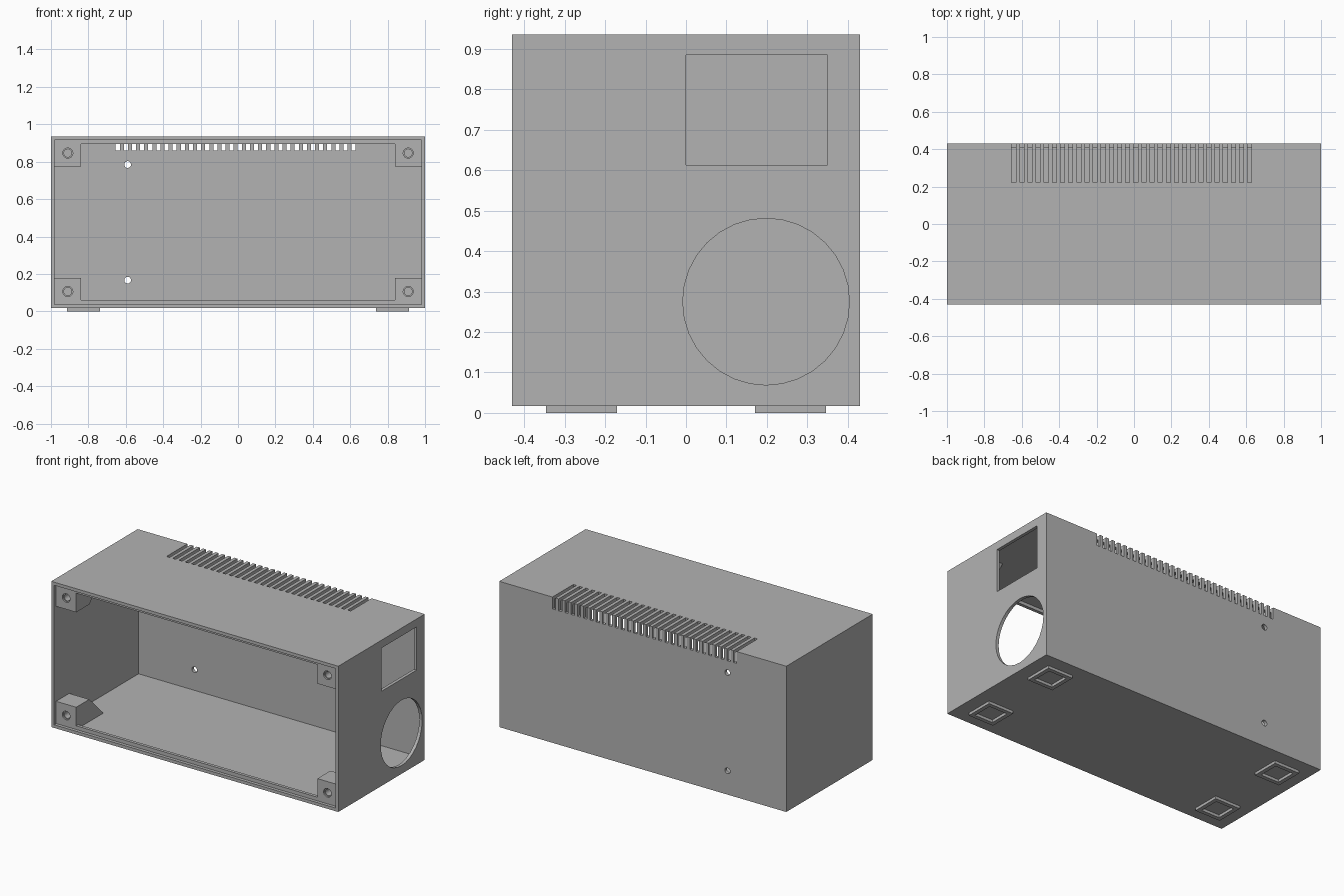
import bpy, bmesh
from mathutils import Matrix, Vector

cube = bpy.data.objects.get("Cube")
if cube:
    bpy.data.objects.remove(cube, do_unlink=True)

grey = bpy.data.materials.new("plain grey")
grey.use_nodes = True
COLOUR = (0.45, 0.45, 0.45, 1)
grey.diffuse_color = COLOUR
grey.node_tree.nodes["Principled BSDF"].inputs["Base Color"].default_value = COLOUR

X, Y, BOTTOM, TOP, WALL = 1.0, 0.43, 0.017, 0.935, 0.02
MID = (BOTTOM + TOP) / 2
FLOOR, CEILING = BOTTOM + WALL, TOP - WALL
FRONT = -Y + WALL  # plane where the front panel would rest


def add_box(bm, lo, hi):
    lo, hi = Vector(lo), Vector(hi)
    m = Matrix.Translation((lo + hi) / 2) @ Matrix.Diagonal((*(hi - lo), 1))
    bmesh.ops.create_cube(bm, size=1, matrix=m)


def add_rod(bm, centre, radius, length, axis, sides=32):
    turn = Matrix.Rotation(1.5707963, 4, "Y" if axis == "x" else "X")
    bmesh.ops.create_cone(bm, cap_ends=True, segments=sides, radius1=radius, radius2=radius,
                          depth=length, matrix=Matrix.Translation(centre) @ turn)


def finish(bm, name):
    bmesh.ops.recalc_face_normals(bm, faces=bm.faces)
    mesh = bpy.data.meshes.new(name)
    bm.to_mesh(mesh)
    bm.free()
    mesh.materials.append(grey)
    ob = bpy.data.objects.new(name, mesh)
    bpy.context.collection.objects.link(ob)
    return ob


def cut(ob, bm):
    cutter = finish(bm, "cutter")
    cutter.hide_render = True
    mod = ob.modifiers.new("cut", "BOOLEAN")
    mod.operation, mod.solver, mod.object = "DIFFERENCE", "EXACT", cutter
    bpy.context.view_layer.objects.active = ob
    bpy.ops.object.modifier_apply(modifier=mod.name)
    bpy.data.objects.remove(cutter, do_unlink=True)


# Case, hollow and open at the front
bm = bmesh.new()
add_box(bm, (-X, -Y, BOTTOM), (X, Y, TOP))
case = finish(bm, "case")
bm = bmesh.new()
add_box(bm, (-X + WALL, -Y - 0.1, FLOOR), (X - WALL, Y - WALL, CEILING))
cut(case, bm)

# Side window, round side port and two small back holes
bm = bmesh.new()
add_box(bm, (X - 0.1, 0, 0.613), (X + 0.1, 0.35, 0.885))
add_rod(bm, (X, 0.198, 0.275), 0.206, 0.2, "x")
for z in (0.167, 0.785):
    add_rod(bm, (-0.59, Y, z), 0.018, 0.2, "y", 24)
cut(case, bm)

# Cooling slots wrapping from the top onto the back
bm = bmesh.new()
for i in range(30):
    x = -0.643 + i * 0.0435
    add_box(bm, (x - 0.011, 0.222, 0.86), (x + 0.011, Y + 0.1, TOP + 0.1))
cut(case, bm)

# Thin rails behind the opening, top and bottom
for name, lo, hi in (("bottom_rail", FLOOR, 0.06), ("top_rail", 0.895, CEILING)):
    bm = bmesh.new()
    add_box(bm, (-0.84, FRONT, lo), (0.84, FRONT + WALL, hi))
    finish(bm, name)

# Corner screw posts with sloped backs
for side, sx in (("left", 1), ("right", -1)):
    for level, sz in (("top", 1), ("bottom", -1)):
        wall_z = CEILING if sz > 0 else FLOOR
        free_z = wall_z - sz * 0.14
        profile = ((FRONT, wall_z), (FRONT, free_z), (-0.28, free_z), (-0.14, wall_z))
        bm = bmesh.new()
        face = bm.faces.new([bm.verts.new((sx * 0.84, y, z)) for y, z in profile])
        new = bmesh.ops.extrude_face_region(bm, geom=[face])["geom"]
        bmesh.ops.translate(bm, vec=(sx * 0.14, 0, 0),
                            verts=[v for v in new if isinstance(v, bmesh.types.BMVert)])
        post = finish(bm, f"{level}_{side}_post")
        for radius, length in ((0.027, 0.02), (0.021, 0.2)):
            bm = bmesh.new()
            add_rod(bm, (sx * 0.91, FRONT, MID + sz * 0.37), radius, length, "y", 24)
            cut(post, bm)

# Square ring feet
for side, sx in (("left", 1), ("right", -1)):
    for end, sy in (("back", 1), ("front", -1)):
        cx, cy = sx * 0.826, sy * 0.258
        bm = bmesh.new()
        add_box(bm, (cx - 0.088, cy - 0.088, 0), (cx + 0.088, cy + 0.088, BOTTOM))
        foot = finish(bm, f"{end}_{side}_foot")
        bm = bmesh.new()
        add_box(bm, (cx - 0.063, cy - 0.063, -0.1), (cx + 0.063, cy + 0.063, 0.1))
        cut(foot, bm)
